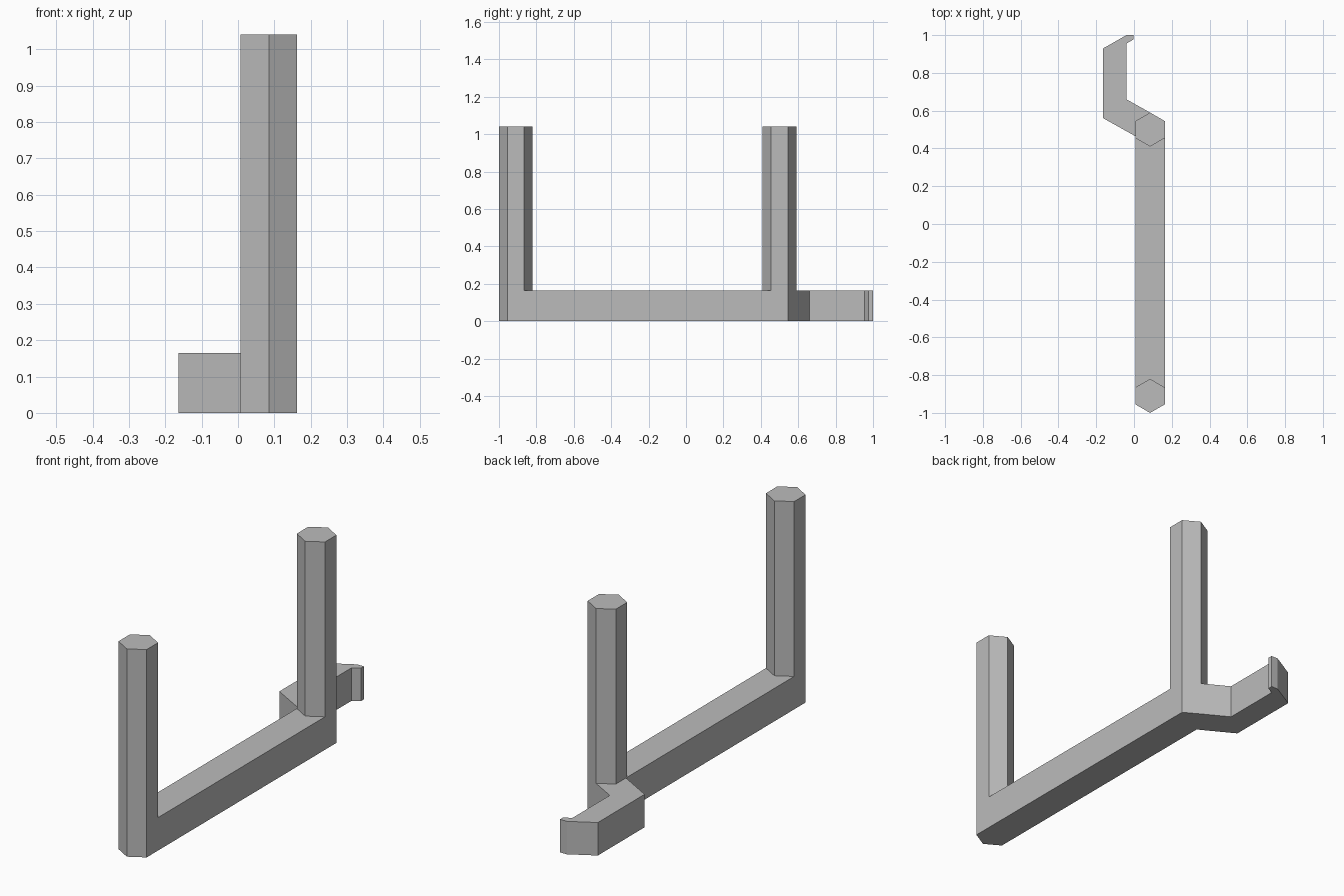
import bpy, bmesh, math

cube = bpy.data.objects.get("Cube")
if cube:
    bpy.data.objects.remove(cube, do_unlink=True)

grey = bpy.data.materials.new("plain grey")
grey.use_nodes = True
colour = (0.5, 0.5, 0.5, 1)
grey.diffuse_color = colour
grey.node_tree.nodes["Principled BSDF"].inputs["Base Color"].default_value = colour

BAR_X, RADIUS = 0.085, 0.09
BAR_TOP, POST_TOP = 0.165, 1.04
FRONT_Y, REAR_Y = -0.91, 0.50


def prism(name, outline, bottom, top):
    """Extrude a flat outline upwards into a solid."""
    bm = bmesh.new()
    face = bm.faces.new([bm.verts.new((x, y, bottom)) for x, y in outline])
    new = bmesh.ops.extrude_face_region(bm, geom=[face], use_keep_orig=True)["geom"]
    verts = [v for v in new if isinstance(v, bmesh.types.BMVert)]
    bmesh.ops.translate(bm, verts=verts, vec=(0, 0, top - bottom))
    bmesh.ops.recalc_face_normals(bm, faces=bm.faces)
    mesh = bpy.data.meshes.new(name)
    bm.to_mesh(mesh)
    bm.free()
    mesh.materials.append(grey)
    obj = bpy.data.objects.new(name, mesh)
    bpy.context.collection.objects.link(obj)
    return obj


def hexagon(y):
    """Six corners, counter-clockwise from the front point."""
    angles = [math.radians(60 * i - 90) for i in range(6)]
    return [(BAR_X + RADIUS * math.cos(a), y + RADIUS * math.sin(a)) for a in angles]


front, rear = hexagon(FRONT_Y), hexagon(REAR_Y)

# Base bar with the bent hook at the back
hook = [(-0.04, 0.66), (-0.04, 0.955), (-0.003, 0.977), (-0.003, 1.0),
        (-0.04, 1.0), (-0.163, 0.93), (-0.163, 0.56), (rear[5][0], 0.465)]
prism("base_bar_and_hook", front[:2] + rear[2:4] + hook + front[5:], 0, BAR_TOP)

# Upright hexagonal posts
prism("front_post", front, BAR_TOP, POST_TOP)
prism("rear_post", rear, BAR_TOP, POST_TOP)
